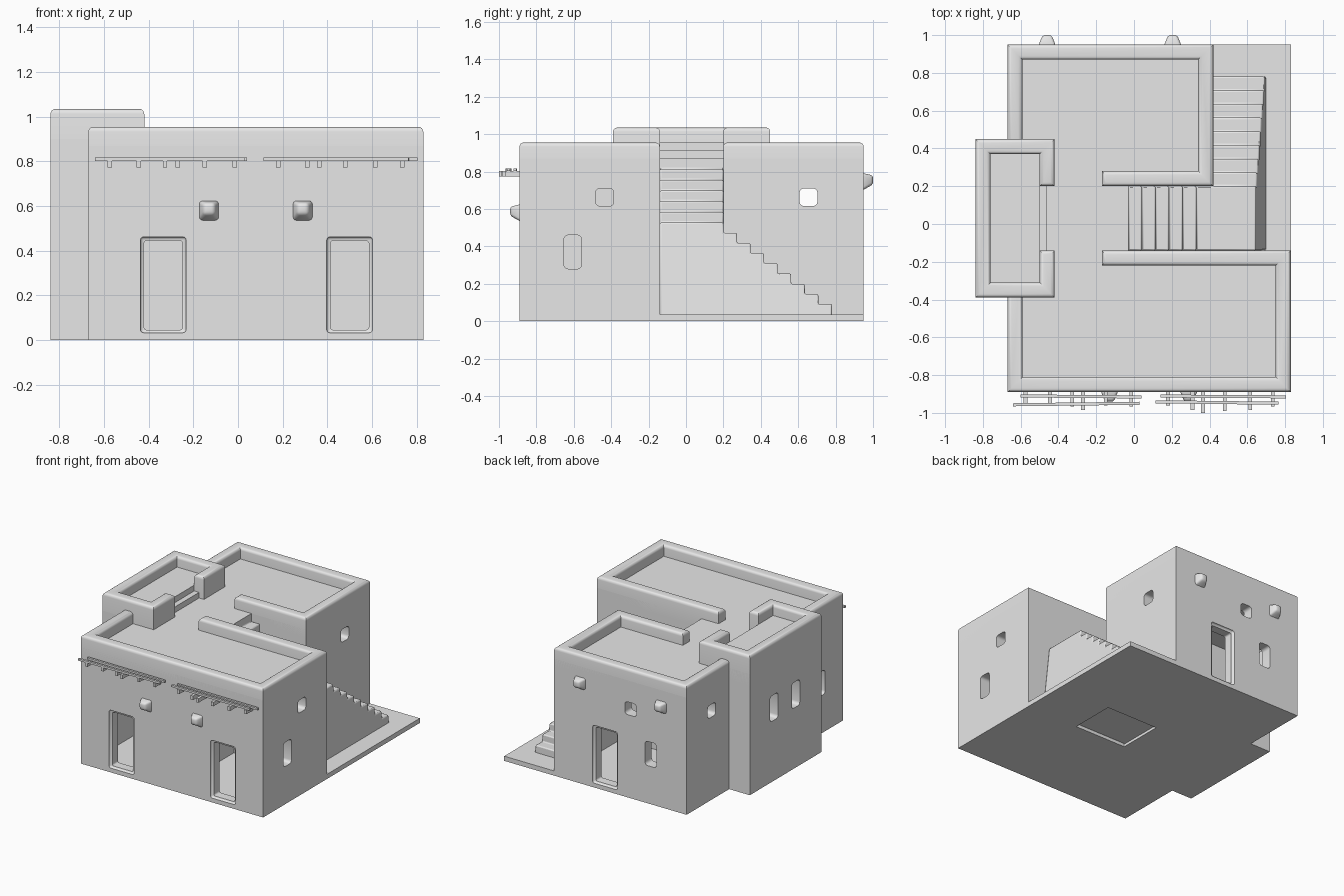
import bpy, bmesh, math
from mathutils import Matrix, Vector

cube = bpy.data.objects.get("Cube")
if cube:
    bpy.data.objects.remove(cube, do_unlink=True)

clay = bpy.data.materials.new("plain_clay_grey")
clay.use_nodes = True
clay.diffuse_color = (0.8, 0.8, 0.8, 1)
clay.node_tree.nodes["Principled BSDF"].inputs["Base Color"].default_value = (0.8, 0.8, 0.8, 1)
parts = []


def finish(name, bm, keep=True):
    bmesh.ops.recalc_face_normals(bm, faces=bm.faces)
    mesh = bpy.data.meshes.new(name)
    bm.to_mesh(mesh)
    bm.free()
    mesh.materials.append(clay)
    obj = bpy.data.objects.new(name, mesh)
    bpy.context.scene.collection.objects.link(obj)
    if keep:
        parts.append(obj)
    else:
        obj.hide_render = True
    return obj


def extrude_outline(points, offset):
    bm = bmesh.new()
    face = bm.faces.new([bm.verts.new(p) for p in points])
    new = bmesh.ops.extrude_face_region(bm, geom=[face])["geom"]
    bmesh.ops.translate(bm, vec=offset, verts=[g for g in new if isinstance(g, bmesh.types.BMVert)])
    bmesh.ops.recalc_face_normals(bm, faces=bm.faces)
    return bm


def prism(name, plan, z0, z1, round_top=0.0):
    """Plan outline raised from z0 to z1, with an optional rounded rim."""
    bm = extrude_outline([(x, y, z0) for x, y in plan], (0, 0, z1 - z0))
    if round_top:
        rim = [e for e in bm.edges if all(v.co.z > z1 - 0.001 for v in e.verts)]
        bmesh.ops.bevel(bm, geom=rim, offset=round_top, segments=4, profile=0.5, affect='EDGES')
    return finish(name, bm)


def box(name, x, y, z, rounding=0.0, keep=True, turn=0.0):
    bm = bmesh.new()
    bmesh.ops.create_cube(bm, size=1)
    size = Vector((x[1] - x[0], y[1] - y[0], z[1] - z[0]))
    mid = Vector((sum(x), sum(y), sum(z))) / 2
    bmesh.ops.scale(bm, vec=size, verts=bm.verts)
    if rounding:
        bmesh.ops.bevel(bm, geom=bm.edges[:], offset=rounding, segments=3, profile=0.5, affect='EDGES')
    bmesh.ops.transform(bm, matrix=Matrix.Translation(mid) @ Matrix.Rotation(turn, 4, 'Z'), verts=bm.verts)
    return finish(name, bm, keep)


# Overall levels and wall lines
L, R, F, B = -0.67, 0.83, -0.89, 0.95
GAP_F, GAP_B, BACK_R = -0.14, 0.2, 0.42
FLOOR, ROOF, TOP, WALL = 0.035, 0.87, 0.955, 0.08
TL, TR, TF, TB = -0.84, -0.42, -0.39, 0.45

# Main walls and roof deck, with a notch for the stair
house = prism("house_walls", [(L, F), (R, F), (R, GAP_F), (-0.03, GAP_F), (-0.03, GAP_B),
                              (BACK_R, GAP_B), (BACK_R, B), (L, B)], 0, ROOF)
tower = box("tower_walls", (TL, -0.64), (TF, TB), (0, 0.9))
box("courtyard_slab", (0.4, R), (GAP_F - 0.01, B), (0, FLOOR))

# Parapets
prism("front_parapet", [(L, -0.34), (L, F), (R, F), (R, GAP_F), (-0.17, GAP_F), (-0.17, GAP_F - WALL),
                        (R - WALL, GAP_F - WALL), (R - WALL, F + WALL), (L + WALL, F + WALL),
                        (L + WALL, -0.34)], 0.8, TOP, 0.022)
prism("back_parapet", [(L, 0.41), (L, B), (BACK_R, B), (BACK_R, GAP_B), (-0.17, GAP_B), (-0.17, GAP_B + WALL),
                       (BACK_R - WALL, GAP_B + WALL), (BACK_R - WALL, B - WALL), (L + WALL, B - WALL),
                       (L + WALL, 0.41)], 0.8, TOP, 0.022)
prism("tower_parapet", [(TR, GAP_B), (TR, TB), (TL, TB), (TL, TF), (TR, TF), (TR, GAP_F), (TR - WALL, GAP_F),
                        (TR - WALL, TF + WALL), (TL + WALL, TF + WALL), (TL + WALL, TB - WALL),
                        (TR - WALL, TB - WALL), (TR - WALL, GAP_B)], 0.8, 1.035, 0.022)
box("tower_floor", (TL + 0.01, TR - WALL), (TF + 0.01, TB - 0.01), (0.8, TOP))
box("tower_step", (TR - 0.1, TR - 0.04), (GAP_F - 0.01, GAP_B + 0.01), (0.8, 0.912))

# Rooms, doors and windows are cut out of the walls
cutters = []


def cut(x, y, z, rounding=0.0):
    cutters.append(box("cutter", x, y, z, rounding, keep=False))


inner_l, rooms_z = L + WALL, (FLOOR, 0.79)
cut((inner_l, 0.05), (F + WALL, GAP_F - WALL), rooms_z)
cut((0.12, R - WALL), (F + WALL, GAP_F - WALL), rooms_z)
cut((inner_l, BACK_R - WALL), (GAP_B + WALL, B - WALL), rooms_z)
cut((TL + WALL, -0.11), (-0.15, 0.24), rooms_z)


def across(centre, width):
    return (centre - width / 2, centre + width / 2)


for x, wall, out in ((-0.335, F, -1), (0.5, F, -1), (0, B, 1)):
    cut(across(x, 0.172), across(wall, 0.26), (0.045, 0.445), 0.012)
    cut(across(x, 0.205), across(wall + out * 0.05, 0.13), (0.032, 0.462), 0.014)

small, tall, mid = (0.615, 0.71), (0.28, 0.46), (0.45, 0.64)
for wall, y, z in ((R, -0.435, small), (R, -0.605, tall), (BACK_R, 0.655, small),
                   (L, 0.655, small), (L, -0.63, tall), (TL, 0.165, mid), (TL, -0.09, mid)):
    cut(across(wall, 0.26), across(y, 0.095), z, 0.022)
for x, z in ((-0.21, small), (-0.375, tall)):
    cut(across(x, 0.095), across(B, 0.26), z, 0.022)

for obj in (house, tower):
    for c in cutters:
        mod = obj.modifiers.new("opening", 'BOOLEAN')
        mod.operation, mod.solver, mod.object = 'DIFFERENCE', 'EXACT', c
    graph = bpy.context.evaluated_depsgraph_get()
    carved = bpy.data.meshes.new_from_object(obj.evaluated_get(graph))
    obj.modifiers.clear()
    obj.data = carved
for c in cutters:
    bpy.data.objects.remove(c, do_unlink=True)

# Stairs: the lower flight climbs to a landing, the upper flight to the roof
LANDING, OUT_LOW, OUT_HIGH = 0.527, 0.70, 0.645


def steps(start, run, low, rise, count):
    """Nosing points of a flight, from the bottom up."""
    pts = []
    for i in range(count):
        pts += [(start - run * i, low + rise * i), (start - run * i, low + rise * (i + 1))]
    return pts


def soften(obj):
    mod = obj.modifiers.new("worn_edges", 'BEVEL')
    mod.width, mod.segments, mod.limit_method = 0.008, 2, 'ANGLE'


upper = [(OUT_LOW, 0.02), (OUT_HIGH, LANDING)] + steps(0.33, 0.072, LANDING, (ROOF - LANDING) / 6, 6)
upper += [(-0.05, ROOF), (-0.05, 0.02)]
bm = extrude_outline([(x, GAP_F, z) for x, z in upper], (0, GAP_B - GAP_F, 0))
soften(finish("upper_stair", bm))

lower = [(0.78, 0.02)] + steps(0.78, 0.0725, FLOOR, (LANDING - FLOOR) / 9, 9)[1:]
lower += [(0.12, LANDING), (0.12, 0.02)]
bm = extrude_outline([(0.4, y, z) for y, z in lower], (0.3, 0, 0))
for v in bm.verts:
    if v.co.x > 0.5:
        v.co.x = OUT_LOW - (OUT_LOW - OUT_HIGH) * (v.co.z - 0.02) / (LANDING - 0.02)
soften(finish("lower_stair", bm))

# Roof beams and the thin rails lying on them
for x, tip in ((-0.575, 0.96), (-0.445, 0.96), (-0.327, 0.965), (-0.27, 0.985), (-0.15, 0.96), (-0.015, 0.965),
               (0.18, 0.96), (0.31, 0.985), (0.365, 1.0), (0.48, 0.99), (0.615, 0.985), (0.735, 0.965)):
    box("roof_beam", across(x, 0.02), (-tip, F + 0.02), (0.773, 0.803))
for x, y, turn in (((-0.6, 0.04), -0.913, -0.008), ((-0.64, 0.03), -0.953, 0.012),
                   ((0.14, 0.805), -0.913, -0.006), ((0.115, 0.765), -0.945, -0.012)):
    box("beam_rail", x, across(y, 0.016), (0.802, 0.817), turn=turn)


# Rounded wall knobs
for x, z, wall, out in ((-0.13, 0.578, F, -1), (0.29, 0.578, F, -1), (-0.46, 0.745, B, 1), (0.205, 0.745, B, 1)):
    bm = bmesh.new()
    bmesh.ops.create_cube(bm, size=1)
    for v in bm.verts:
        tip = v.co.y > 0
        half = 0.024 if tip else 0.048
        v.co = (math.copysign(half, v.co.x), 0.05 if tip else -0.01,
                math.copysign(half, v.co.z) + (0.01 if tip else 0))
    bmesh.ops.bevel(bm, geom=bm.edges[:], offset=0.014, segments=3, profile=0.5, affect='EDGES')
    for v in bm.verts:
        v.co = (x + v.co.x, wall + out * v.co.y, z + v.co.z)
    finish("wall_knob", bm)

# Smooth the rounded rims, keep the corners sharp
for obj in bpy.context.selected_objects:
    obj.select_set(False)
for obj in parts:
    obj.select_set(True)
bpy.context.view_layer.objects.active = house
bpy.ops.object.shade_smooth_by_angle(angle=math.radians(35))
